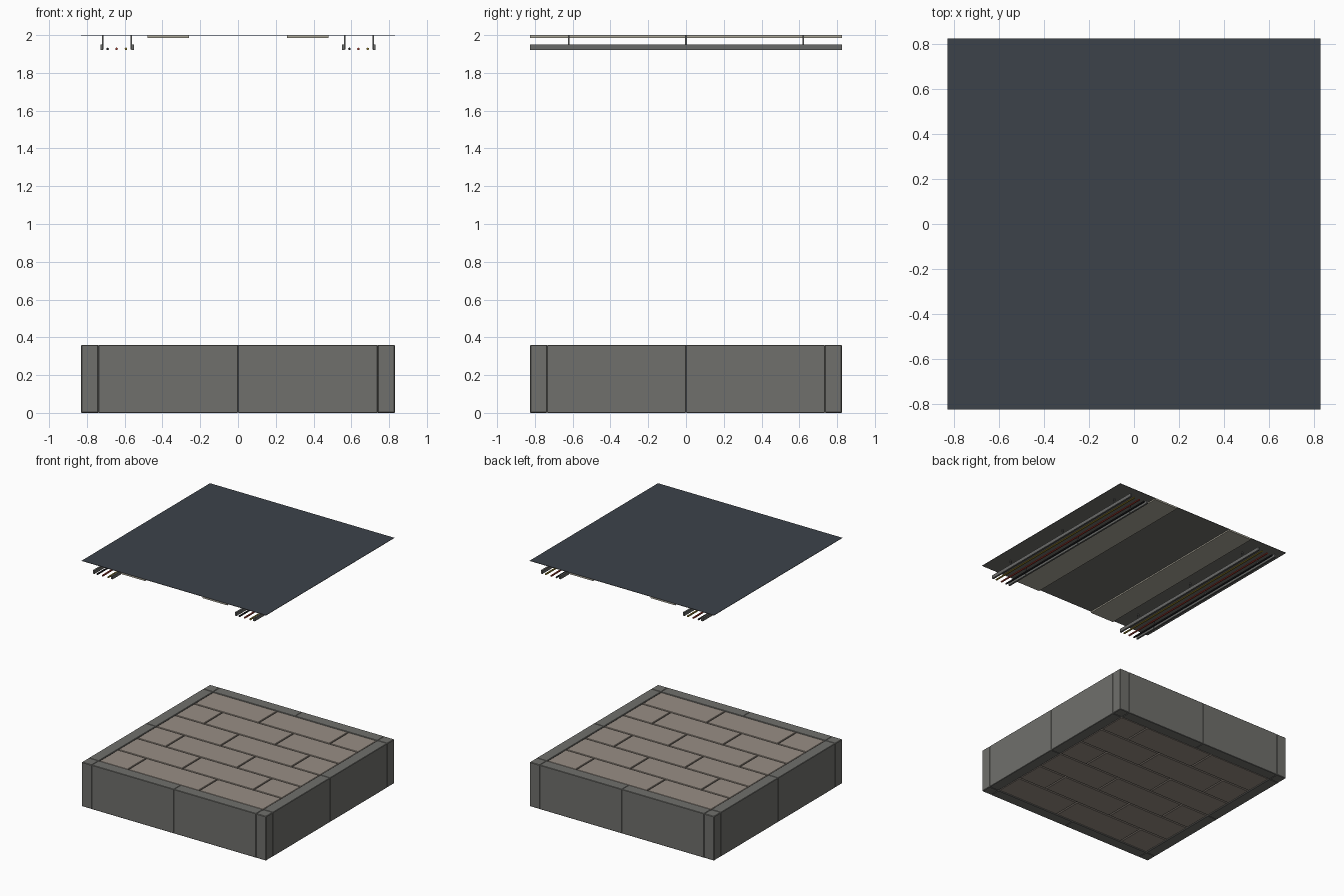
import bpy, bmesh

if "Cube" in bpy.data.objects:
    bpy.data.objects.remove(bpy.data.objects["Cube"])


def mat(name, r, g, b):
    m = bpy.data.materials.new(name)
    m.diffuse_color = [((c / 255 + 0.055) / 1.055) ** 2.4 for c in (r, g, b)] + [1]
    m.use_nodes = True
    m.node_tree.nodes["Principled BSDF"].inputs["Base Color"].default_value = m.diffuse_color
    return m


STONE = mat("warm tile", 152, 142, 132)
GREY = mat("frame grey", 112, 112, 108)
DARK = mat("slate blue", 60, 66, 74)
PALE = mat("pale panel", 172, 168, 154)
METAL = mat("rail grey", 105, 106, 104)
BLACK = mat("black cable", 35, 35, 38)
RED = mat("red cable", 165, 60, 48)
OLIVE = mat("olive cable", 150, 130, 45)


def box(name, x0, x1, y0, y1, z0, z1, m, bevel=0):
    bm = bmesh.new()
    bmesh.ops.create_cube(bm, size=1)
    for v in bm.verts:
        v.co.x = x1 if v.co.x > 0 else x0
        v.co.y = y1 if v.co.y > 0 else y0
        v.co.z = z1 if v.co.z > 0 else z0
    if bevel:
        bmesh.ops.bevel(bm, geom=bm.edges[:], offset=bevel, segments=1, affect='EDGES')
    me = bpy.data.meshes.new(name)
    bm.to_mesh(me)
    bm.free()
    me.materials.append(m)
    ob = bpy.data.objects.new(name, me)
    bpy.context.collection.objects.link(ob)
    return ob


X, Y, H = 0.83, 0.825, 0.36
IX, IY = 0.74, 0.735

# Foundation rim: corner blocks and two long blocks on each side
for sx in (-1, 1):
    for sy in (-1, 1):
        xs, ys = sorted((sx * IX, sx * X)), sorted((sy * IY, sy * Y))
        box("corner_block", *xs, *ys, 0, H, GREY, 0.004)
        box("rim_block_long", *sorted((0, sx * IX)), *ys, 0, H, GREY, 0.003)
        box("rim_block_side", *xs, *sorted((0, sy * IY)), 0, H, GREY, 0.003)

# Running-bond floor blocks over a dark joint core
box("joint_core", -IX, IX, -IY, IY, 0.012, H - 0.012, GREY)
ROWS, g = 6, 0.004
d = 2 * IY / ROWS
for r in range(ROWS):
    y0 = IY - (r + 1) * d
    cuts = [-IX, -0.16, 0.48, IX] if r % 2 == 0 else [-IX, -0.48, 0.16, IX]
    for a, b in zip(cuts, cuts[1:]):
        box("floor_block", a + g, b - g, y0 + g, y0 + d - g, 0.002, H - 0.002, STONE, 0.003)

# Ceiling sheet: slate on top, grey beneath
ceil = box("ceiling_sheet", -X, X, -Y, Y, 1.997, 2.0, GREY)
ceil.data.materials.append(DARK)
for p in ceil.data.polygons:
    p.material_index = 1 if p.normal.z > 0.5 else 0

# Ceiling strips and cable trays, both sides
for s in (-1, 1):
    box("ceiling_strip", *sorted((s * 0.26, s * 0.48)), -Y, Y, 1.986, 1.997, PALE)
    c = s * 0.64
    for t in (-1, 1):
        rx = c + t * 0.082
        box("tray_rail", rx - 0.007, rx + 0.007, -Y, Y, 1.922, 1.95, METAL)
        hx = c + t * 0.076
        for y in (-0.62, 0, 0.62):
            box("tray_hanger", hx - 0.004, hx + 0.004, y - 0.004, y + 0.004, 1.925, 1.997, METAL)
    # Cables
    for dx, m in ((-0.05, BLACK), (-0.003, RED), (0.047, OLIVE)):
        bpy.ops.mesh.primitive_cylinder_add(vertices=8, radius=0.007, depth=2 * Y,
                                            location=(c + dx, 0, 1.927), rotation=(1.570796, 0, 0))
        ob = bpy.context.object
        ob.name = "cable"
        ob.data.materials.append(m)
        bpy.ops.object.shade_smooth_by_angle()
